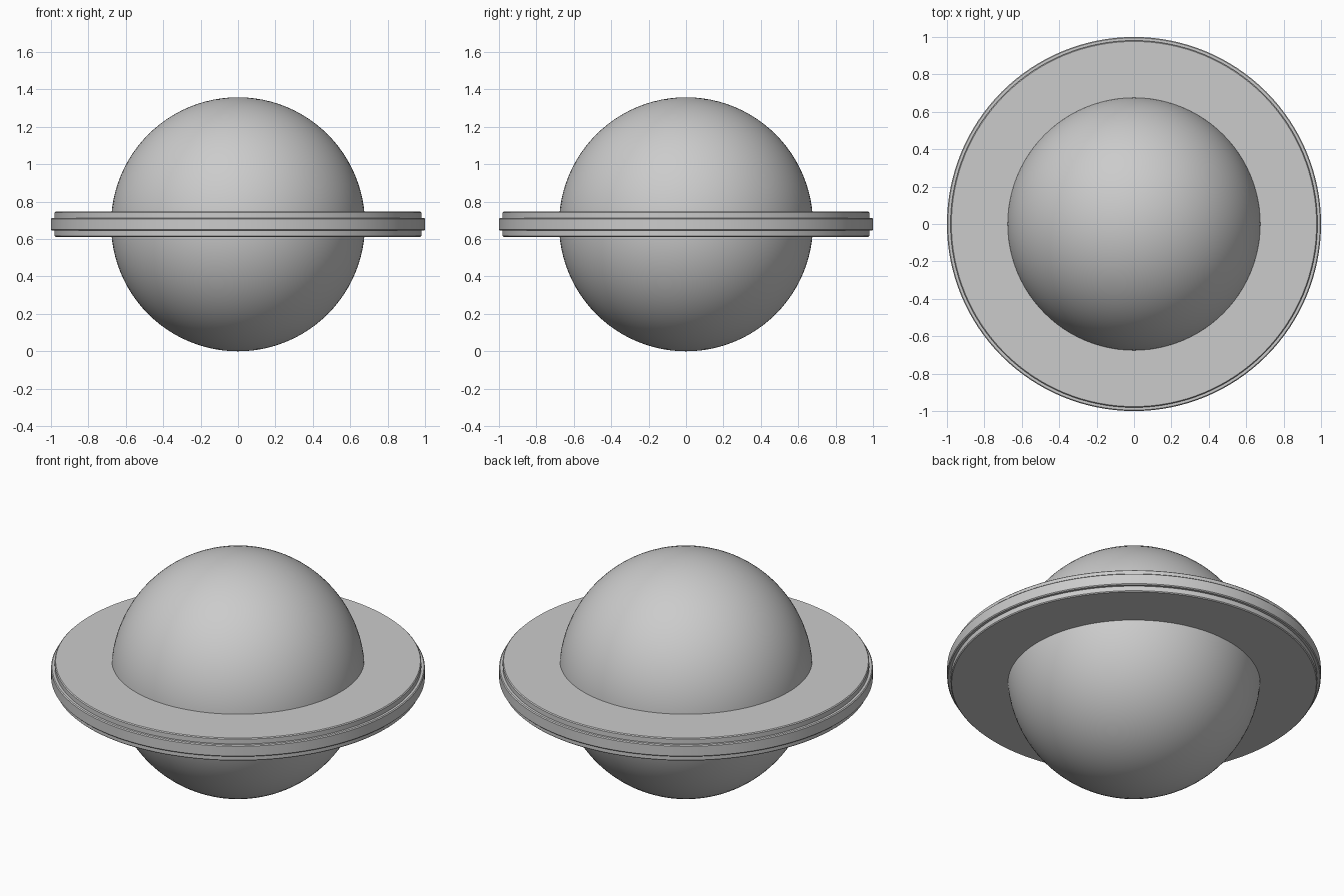
import bpy, bmesh, math

if "Cube" in bpy.data.objects:
    bpy.data.objects.remove(bpy.data.objects["Cube"])

R = 0.679   # globe radius, also the height of its centre


def smooth(obj, angle=30):
    bpy.ops.object.select_all(action='DESELECT')
    obj.select_set(True)
    bpy.context.view_layer.objects.active = obj
    bpy.ops.object.shade_smooth_by_angle(angle=math.radians(angle))


def revolve(name, profile, z, steps=128):
    """Spin a closed (radius, height) profile around the z axis."""
    bm = bmesh.new()
    verts = [bm.verts.new((r, 0, h)) for r, h in profile]
    edges = [bm.edges.new((verts[i - 1], verts[i])) for i in range(len(verts))]
    bmesh.ops.spin(bm, geom=verts + edges, cent=(0, 0, 0), axis=(0, 0, 1),
                   angle=math.tau, steps=steps, use_merge=True)
    bmesh.ops.remove_doubles(bm, verts=bm.verts, dist=1e-5)
    bmesh.ops.recalc_face_normals(bm, faces=bm.faces)
    mesh = bpy.data.meshes.new(name)
    bm.to_mesh(mesh)
    bm.free()
    obj = bpy.data.objects.new(name, mesh)
    bpy.context.collection.objects.link(obj)
    obj.location.z = z
    return obj


# Globe
bpy.ops.mesh.primitive_uv_sphere_add(segments=96, ring_count=48, radius=R, location=(0, 0, R))
globe = bpy.context.object
globe.name = "globe"
smooth(globe)

# Flat ring with a raised middle rim and softened edges; upper half mirrored below
b = 0.005
upper = [(1.0, 0.034 - b), (1.0 - b, 0.034), (0.981, 0.034),
         (0.981, 0.067 - b), (0.981 - b, 0.067), (0.66, 0.067)]
lower = [(r, -h) for r, h in reversed(upper)]
ring = revolve("ring", upper + lower, R)
smooth(ring)
